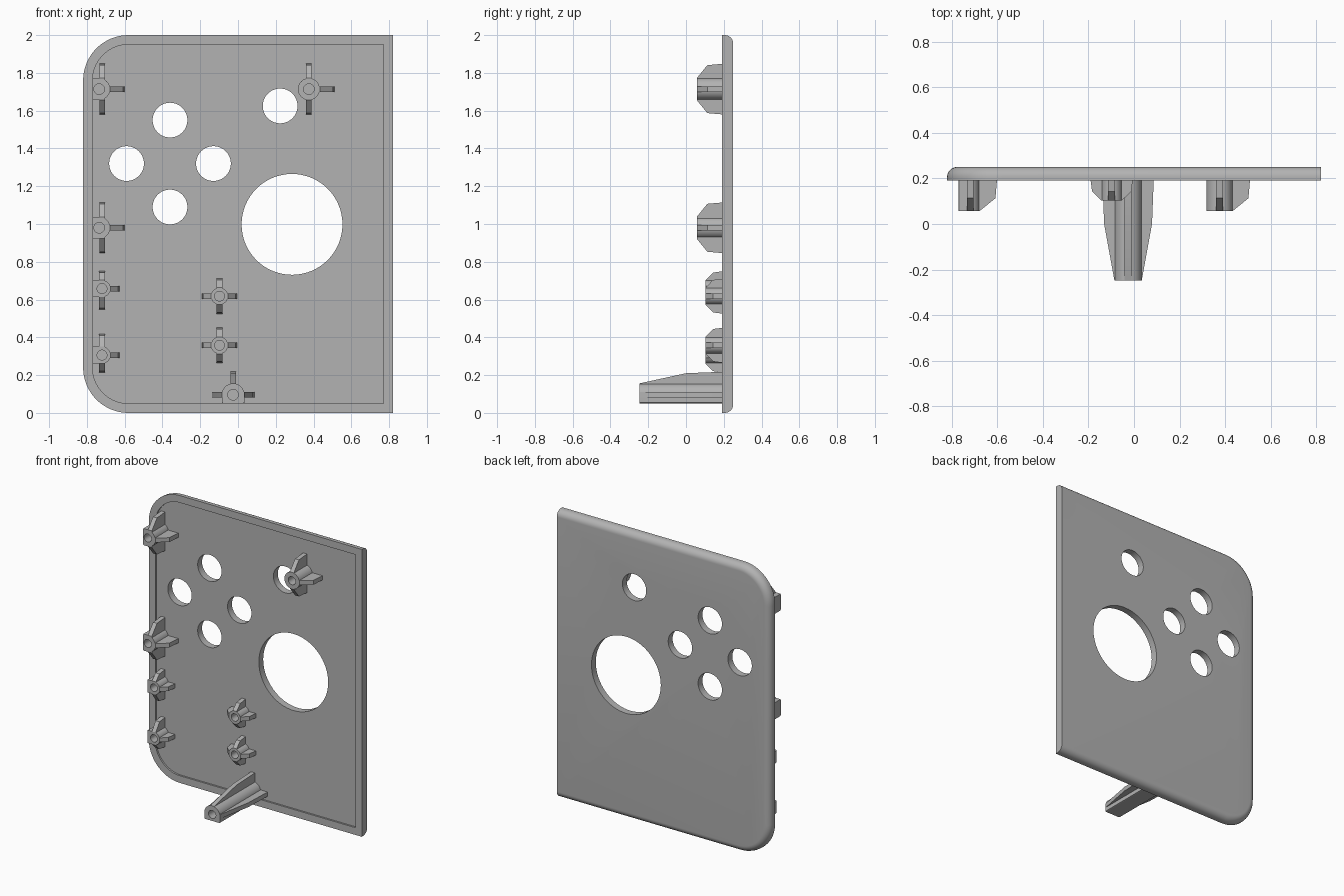
import bpy, bmesh
from math import sin, cos, pi, radians
from mathutils import Vector

cube = bpy.data.objects.get("Cube")
if cube:
    bpy.data.objects.remove(cube, do_unlink=True)

grey = bpy.data.materials.new("Plain grey")
grey.use_nodes = True
grey.diffuse_color = (0.45, 0.45, 0.45, 1)
grey.node_tree.nodes["Principled BSDF"].inputs["Base Color"].default_value = (0.45, 0.45, 0.45, 1)

FRONT, FLOOR, BACK = 0.19, 0.202, 0.25
HALF_W, CORNER = 0.82, 0.24


def finish(name, bm):
    bmesh.ops.recalc_face_normals(bm, faces=bm.faces)
    mesh = bpy.data.meshes.new(name)
    bm.to_mesh(mesh)
    bm.free()
    mesh.materials.append(grey)
    obj = bpy.data.objects.new(name, mesh)
    bpy.context.collection.objects.link(obj)
    return obj


def smooth(obj):
    bpy.ops.object.select_all(action='DESELECT')
    obj.select_set(True)
    bpy.context.view_layer.objects.active = obj
    bpy.ops.object.shade_smooth_by_angle(angle=radians(30))


def loft(bm, rings, closed=False):
    """Skin a list of equal rings; closed joins last to first, else ends are capped."""
    loops = [[bm.verts.new(p) for p in ring] for ring in rings]
    pairs = list(zip(loops, loops[1:]))
    if closed:
        pairs.append((loops[-1], loops[0]))
    for a, b in pairs:
        for i in range(len(a)):
            j = (i + 1) % len(a)
            bm.faces.new((a[i], a[j], b[j], b[i]))
    if not closed:
        bm.faces.new(loops[0])
        bm.faces.new(loops[-1])


def outline(y, inset, right_inset=0.0, steps=16):
    """Panel outline: two rounded left corners, two square right corners."""
    r = CORNER - inset
    cx = -HALF_W + CORNER
    pts = [(HALF_W - right_inset, y, inset)]
    for start, cz in ((1.5 * pi, CORNER), (pi, 2 - CORNER)):
        for i in range(steps + 1):
            a = start - i * pi / 2 / steps
            pts.append((cx + r * cos(a), y, cz + r * sin(a)))
    pts.append((HALF_W - right_inset, y, 2 - inset))
    return pts


# Panel: recessed front, raised rim, rounded back edge on three sides
bm = bmesh.new()
rings = [outline(FLOOR, 0.05, 0.05), outline(FRONT, 0.05, 0.05), outline(FRONT, 0)]
ROUND = 0.045
for i in range(9):
    a = i / 8 * pi / 2
    rings.append(outline(BACK - ROUND + ROUND * sin(a), ROUND * (1 - cos(a))))
loft(bm, rings)
panel = finish("panel", bm)

# Round openings through the panel
bm = bmesh.new()
openings = [(-0.36 + dx, 1.32 + dz, 0.092)
            for dx, dz in ((0.23, 0), (-0.23, 0), (0, 0.23), (0, -0.23))]
openings += [(0.223, 1.625, 0.092), (0.286, 0.998, 0.267)]
for x, z, r in openings:
    angles = [2 * pi * i / 64 for i in range(64)]
    loft(bm, [[(x + r * cos(a), y, z + r * sin(a)) for a in angles] for y in (0, 0.4)])
cutter = finish("opening_cutter", bm)
cutter.hide_render = True
cut = panel.modifiers.new("openings", 'BOOLEAN')
cut.operation = 'DIFFERENCE'
cut.solver = 'EXACT'
cut.object = cutter
bpy.context.view_layer.objects.active = panel
bpy.ops.object.modifier_apply(modifier=cut.name)
bpy.data.objects.remove(cutter, do_unlink=True)
smooth(panel)

DIRS = {"left": (-1, 0), "right": (1, 0), "up": (0, 1), "down": (0, -1)}


def post(name, x, z, r, hole, tip, knee, fins, flat=None, flat_at=0.0, shift=0.0):
    """Hollow screw post with sloped fins; flat squares off one side of the tube."""
    bm = bmesh.new()
    outer, inner = [], []
    for i in range(72):
        a = 2 * pi * i / 72
        d, radius = Vector((cos(a), sin(a))), r
        if flat:
            f = Vector(DIRS[flat])
            along, across = d.dot(f), abs(d.cross(f))
            if along > 1e-6:
                radius = min(flat_at / along, r / max(across, 1e-6))
        outer.append((x + d.x * radius, z + d.y * radius))
        inner.append((x + d.x * hole, z + d.y * hole))
    base = FLOOR + 0.003
    loft(bm, [[(px, y, pz) for px, pz in ring]
              for ring, y in ((outer, base), (outer, tip), (inner, tip), (inner, base))], closed=True)
    # Fins
    for key, reach in fins.items():
        ux, uz = DIRS[key]
        ox = shift if uz else 0
        profile = [(r * 0.7, base), (reach, base), (reach - 0.008, knee), (r, tip), (r * 0.7, tip)]
        loft(bm, [[(x + ox + ux * s - uz * w, y, z + uz * s + ux * w) for s, y in profile]
                  for w in (-0.015, 0.015)])
    smooth(finish(name, bm))


# Tall screw posts
tall = dict(r=0.058, hole=0.028, tip=0.057, knee=0.113,
            fins={"up": 0.135, "down": 0.135, "right": 0.135})
post("upper_right_post", -0.735, 1.714, flat="left", flat_at=0.035, shift=0.017, **tall)
post("middle_right_post", -0.735, 0.98, flat="left", flat_at=0.035, shift=0.017, **tall)
post("upper_left_post", 0.375, 1.714, **tall)

# Short screw posts
short = dict(r=0.045, hole=0.026, tip=0.103, knee=0.143)
post("lower_right_post_a", -0.72, 0.658, flat="left", flat_at=0.05,
     fins={"up": 0.093, "down": 0.112, "right": 0.093}, **short)
post("lower_right_post_b", -0.72, 0.306, flat="left", flat_at=0.05,
     fins={"up": 0.112, "down": 0.093, "right": 0.093}, **short)
for label, height in (("a", 0.618), ("b", 0.358)):
    post("centre_post_" + label, -0.098, height, fins=dict.fromkeys(DIRS, 0.094), **short)

# Long tapered post at the bottom
post("bottom_post", -0.026, 0.096, r=0.06, hole=0.028, tip=-0.247, knee=0.0,
     fins={"left": 0.113, "right": 0.113, "up": 0.122}, flat="down", flat_at=0.045)
